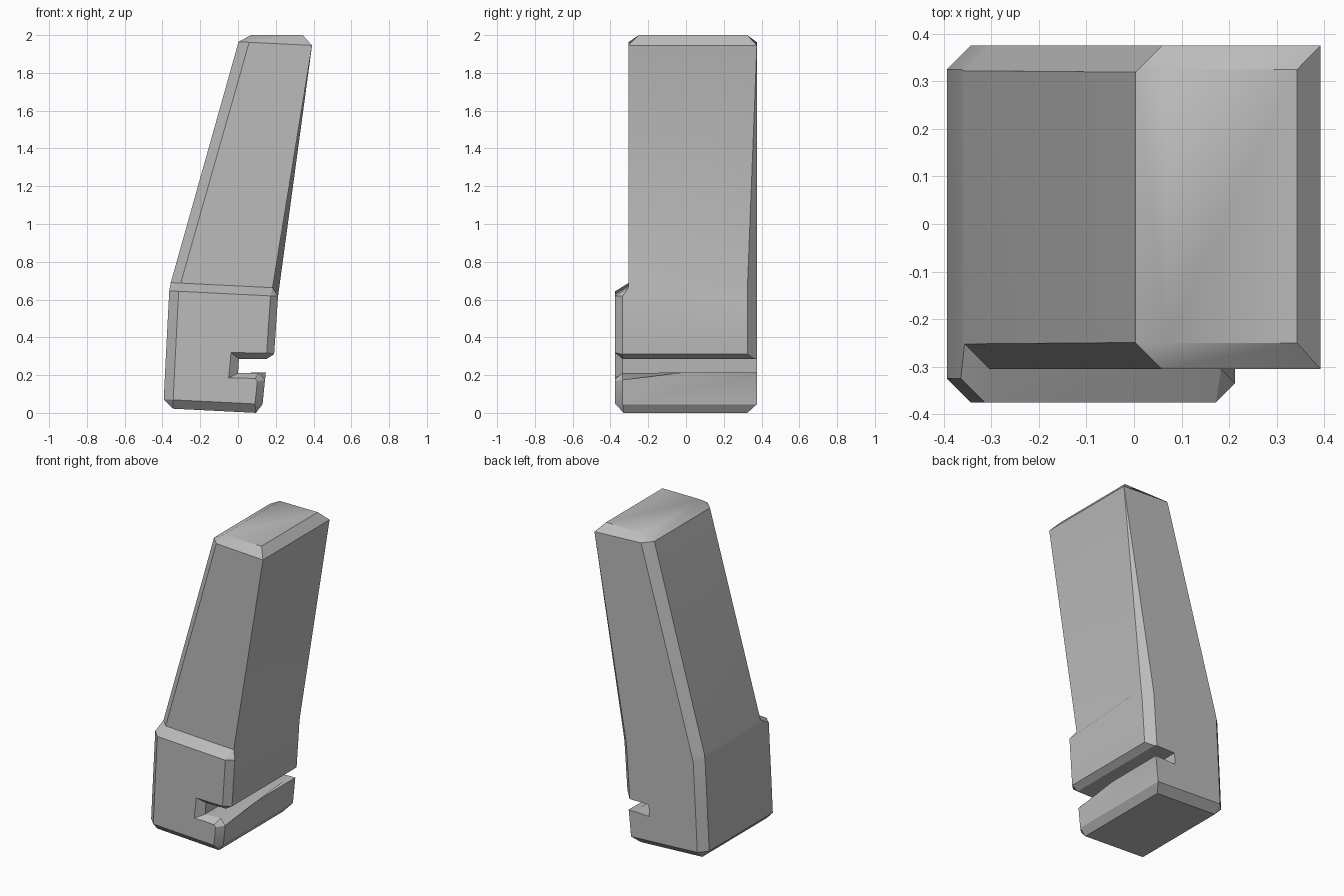
import bpy, bmesh, math

if "Cube" in bpy.data.objects:
    bpy.data.objects.remove(bpy.data.objects["Cube"])


def loft(name, rings):
    """Skin a closed solid through rings that have equal point counts."""
    bm = bmesh.new()
    rows = [[bm.verts.new(p) for p in ring] for ring in rings]
    n = len(rows[0])
    for a, b in zip(rows, rows[1:]):
        for i in range(n):
            j = (i + 1) % n
            bm.faces.new((a[i], a[j], b[j], b[i]))
    bm.faces.new(rows[0][::-1])
    bm.faces.new(rows[-1])
    # merge corners that have no bevel
    bmesh.ops.remove_doubles(bm, verts=bm.verts, dist=0.0005)
    bmesh.ops.recalc_face_normals(bm, faces=bm.faces)
    mesh = bpy.data.meshes.new(name)
    bm.to_mesh(mesh)
    bm.free()
    obj = bpy.data.objects.new(name, mesh)
    bpy.context.collection.objects.link(obj)
    return obj


def section(z, xl, xr, yf, yb, left=0.0, fr=0.0, br=0.0, skew=0.0, tilt=-0.05):
    """Rectangle with bevelled corners, sloping down towards +x."""
    pts = [(xl + left, yf), (xr - fr - skew, yf), (xr - skew, yf + fr), (xr, yb - br),
           (xr - br, yb), (xl + left, yb), (xl, yb - left), (xl, yf + left)]
    return [(x, y, z + tilt * x) for x, y in pts]


# leaning body: bevelled foot, wider lower block, ledge, tapering upper part
body = loft("body", [
    section(0.005, -0.345, 0.095, -0.33, 0.325),
    section(0.052, -0.393, 0.13, -0.375, 0.375, 0.05, 0.04),
    section(0.22, -0.385, 0.147, -0.375, 0.375, 0.05, 0.04),
    section(0.30, -0.381, 0.19, -0.375, 0.375, 0.05, 0.04, 0.05),
    section(0.628, -0.364, 0.212, -0.375, 0.375, 0.05, 0.04, 0.05),
    section(0.672, -0.356, 0.218, -0.305, 0.375, 0.053, 0, 0.05, 0.035),
    section(1.965, 0.003, 0.392, -0.305, 0.375, 0.056),
    section(2.0, 0.07, 0.343, -0.25, 0.325, tilt=0),
])

# slot through the right side, flared at the front
slot_profiles = [
    (-0.415, [(-0.1, 0.16), (0.07, 0.15), (0.2, 0.08), (0.3, 0.44), (0.15, 0.35), (-0.08, 0.355)]),
    (-0.335, [(0.0, 0.21), (0.11, 0.212), (0.2, 0.11), (0.3, 0.38), (0.15, 0.285), (0.005, 0.285)]),
    (0.42, [(0.0, 0.21), (0.11, 0.214), (0.2, 0.215), (0.3, 0.38), (0.15, 0.285), (0.005, 0.285)]),
]
cutter = loft("slot_cutter", [[(x, y, z) for x, z in p] for y, p in slot_profiles])

cut = body.modifiers.new("slot", 'BOOLEAN')
cut.operation = 'DIFFERENCE'
cut.solver = 'EXACT'
cut.object = cutter
bpy.context.view_layer.objects.active = body
body.select_set(True)
bpy.ops.object.modifier_apply(modifier="slot")
bpy.data.objects.remove(cutter)

grey = bpy.data.materials.new("plain_grey")
grey.diffuse_color = (0.5, 0.5, 0.5, 1)
grey.use_nodes = True
grey.node_tree.nodes["Principled BSDF"].inputs["Base Color"].default_value = grey.diffuse_color
body.data.materials.clear()
body.data.materials.append(grey)
bpy.ops.object.shade_smooth_by_angle(angle=math.radians(30))
